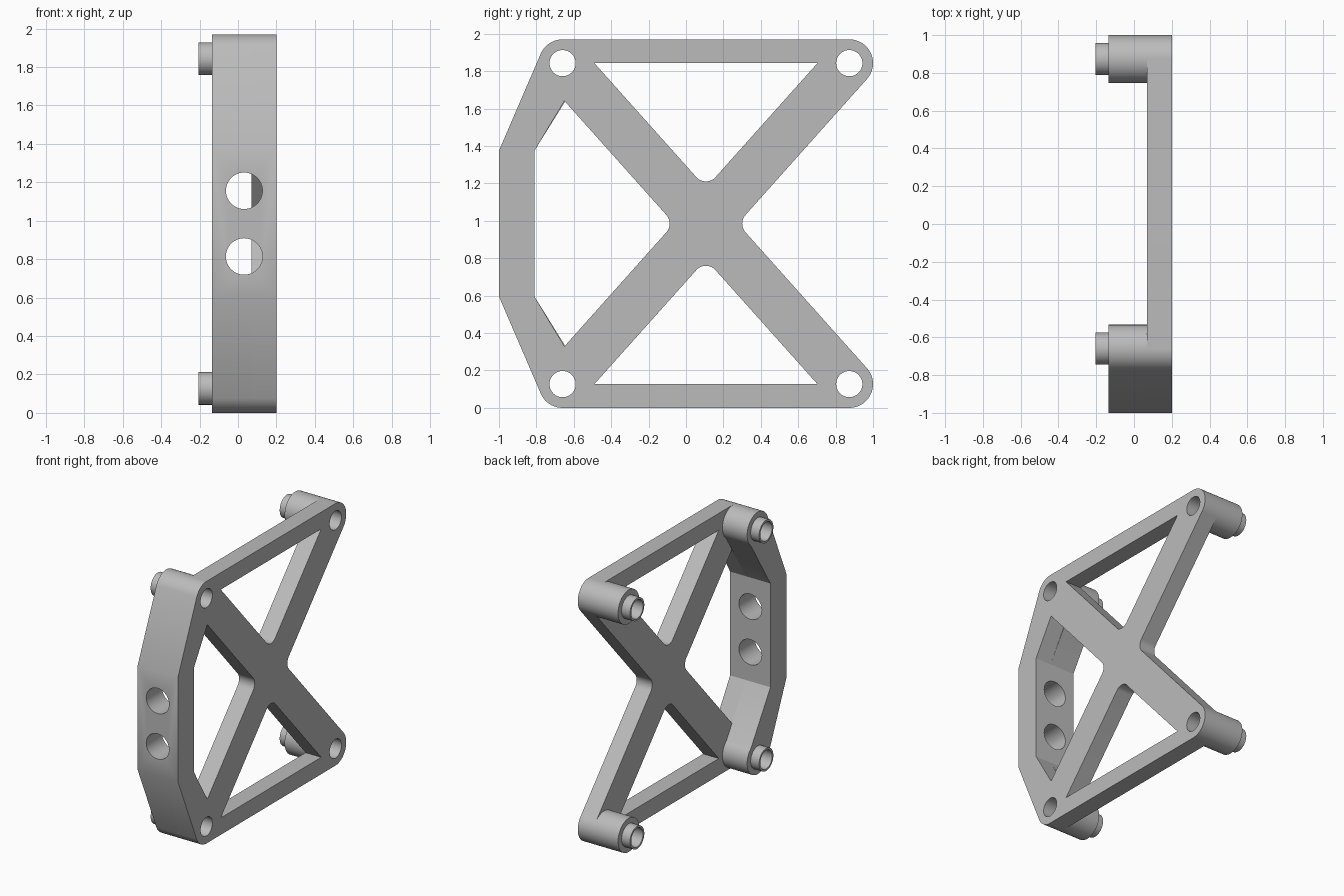
import bpy, bmesh
from math import sin, cos, atan2, acos, hypot, degrees, radians
from mathutils import Matrix

cube = bpy.data.objects.get("Cube")
if cube:
    bpy.data.objects.remove(cube)

# Main dimensions (profiles are drawn in the y-z plane and extruded along x)
BACK, STEP, FACE = -0.135, 0.07, 0.2
TIP = -0.205
FRONT_Y, REAR_Y, TOP_Z, MID_Z = -0.66, 0.873, 1.843, 0.985
BOSS_R, HOLE_R, SPIGOT_R, FILLET = 0.127, 0.07, 0.085, 0.07
MID_Y = (FRONT_Y + REAR_Y) / 2
BEND_Z = 1.375
CORNERS = [(y, z) for y in (FRONT_Y, REAR_Y) for z in (TOP_Z, 2 * MID_Z - TOP_Z)]

# Angles of the diagonal braces and of the sloping front edge
brace = atan2(TOP_Z - MID_Z, REAR_Y - MID_Y)
lean = degrees(brace)
dy, dz = -1 - FRONT_Y, BEND_Z - TOP_Z
edge = degrees(atan2(dy, -dz) * -1 + acos(BOSS_R / hypot(dy, dz)))
edge = degrees(atan2(dz, dy) - acos(BOSS_R / hypot(dy, dz))) % 360

grey = bpy.data.materials.new("grey_metal")
grey.diffuse_color = (0.5, 0.5, 0.5, 1)
grey.use_nodes = True
grey.node_tree.nodes["Principled BSDF"].inputs["Base Color"].default_value = (0.5, 0.5, 0.5, 1)


def arc(y, z, r, start, end, steps=24):
    angles = [radians(start + (end - start) * i / steps) for i in range(steps + 1)]
    return [(y + r * cos(a), z + r * sin(a)) for a in angles]


def circle(y, z, r):
    return arc(y, z, r, 0, 360, 48)[:-1]


def flip(points):
    return [(y, 2 * MID_Z - z) for y, z in reversed(points)]


def extrude(name, loops, x0, x1):
    """Extrude an outline with holes between two x positions."""
    curve = bpy.data.curves.new(name, 'CURVE')
    curve.dimensions = '2D'
    curve.fill_mode = 'BOTH'
    curve.extrude = (x1 - x0) / 2
    for loop in loops:
        spline = curve.splines.new('POLY')
        spline.points.add(len(loop) - 1)
        for point, (y, z) in zip(spline.points, loop):
            point.co = (y, z, 0, 1)
        spline.use_cyclic_u = True
    temp = bpy.data.objects.new(name + "_profile", curve)
    bpy.context.collection.objects.link(temp)
    graph = bpy.context.evaluated_depsgraph_get()
    mesh = bpy.data.meshes.new_from_object(temp.evaluated_get(graph))
    bpy.data.objects.remove(temp)
    bm = bmesh.new()
    bm.from_mesh(mesh)
    bmesh.ops.remove_doubles(bm, verts=bm.verts, dist=1e-5)
    for v in bm.verts:
        v.co = ((x0 + x1) / 2 + v.co.z, v.co.x, v.co.y)
    bmesh.ops.recalc_face_normals(bm, faces=bm.faces)
    bm.to_mesh(mesh)
    bm.free()
    mesh.materials.clear()
    mesh.materials.append(grey)
    obj = bpy.data.objects.new(name, mesh)
    bpy.context.collection.objects.link(obj)
    return obj


def activate(obj):
    bpy.ops.object.select_all(action='DESELECT')
    obj.select_set(True)
    bpy.context.view_layer.objects.active = obj


# Cross plate: outer outline, three windows and four bolt holes
half_y, half_z = BOSS_R / sin(brace), BOSS_R / cos(brace)
side = half_y + FILLET / sin(brace)
rise = half_z + FILLET / cos(brace)
boss_top = arc(FRONT_Y, TOP_Z, BOSS_R, 90, edge)
upper = arc(MID_Y + side, MID_Z, FILLET, 180, 90 + lean, 8)
upper += arc(REAR_Y, TOP_Z, BOSS_R, lean - 90, 90) + boss_top + [(-1, BEND_Z)]
outline = upper + flip(upper)[:-1]

reach = (TOP_Z - MID_Z - half_z) * cos(brace) / sin(brace)
top_window = [(MID_Y + reach, TOP_Z), (MID_Y - reach, TOP_Z)]
top_window += arc(MID_Y, MID_Z + rise, FILLET, 180 + lean, 360 - lean, 16)
corner_z = MID_Z + (MID_Y - half_y + 0.65) * sin(brace) / cos(brace)
front_upper = [(-0.65, corner_z), (-0.81, BEND_Z)]
front_window = front_upper + flip(front_upper)
front_window += arc(MID_Y - side, MID_Z, FILLET, lean - 90, 90 - lean, 16)
bolt_holes = [circle(y, z, HOLE_R) for y, z in CORNERS]
plate = extrude("cross_plate",
                [outline, top_window, flip(top_window), front_window] + bolt_holes,
                STEP, FACE)

# Deep front wall, carrying the two front bosses
wall_upper = [(-0.81, BEND_Z)] + arc(FRONT_Y, TOP_Z, BOSS_R, -51, edge, 40) + [(-1, BEND_Z)]
wall = extrude("front_wall", [wall_upper + flip(wall_upper)] + bolt_holes[:2], BACK, STEP)

# Rear bosses and hollow spigots
parts = [plate, wall]
for i, (y, z) in enumerate(CORNERS):
    level = "lower" if i % 2 else "upper"
    end = "front" if i < 2 else "rear"
    hole = circle(y, z, HOLE_R)
    if end == "rear":
        parts.append(extrude(f"{level}_rear_boss", [circle(y, z, BOSS_R), hole], BACK, STEP))
    parts.append(extrude(f"{level}_{end}_spigot", [circle(y, z, SPIGOT_R), hole], TIP, BACK))

# Two round holes through the front wall
for z in (MID_Z - 0.171, MID_Z + 0.171):
    bpy.ops.mesh.primitive_cylinder_add(vertices=48, radius=0.095, depth=0.6,
                                        location=(0.032, -0.85, z),
                                        rotation=(radians(90), 0, 0))
    cutter = bpy.context.object
    cutter.hide_render = True
    for obj in (plate, wall):
        activate(obj)
        cut = obj.modifiers.new("round_hole", 'BOOLEAN')
        cut.operation = 'DIFFERENCE'
        cut.solver = 'EXACT'
        cut.object = cutter
        bpy.ops.object.modifier_apply(modifier=cut.name)
    bpy.data.objects.remove(cutter)

for obj in parts:
    while len(obj.data.materials) > 1:
        obj.data.materials.pop()
    activate(obj)
    bpy.ops.object.shade_smooth_by_angle(angle=radians(25))
